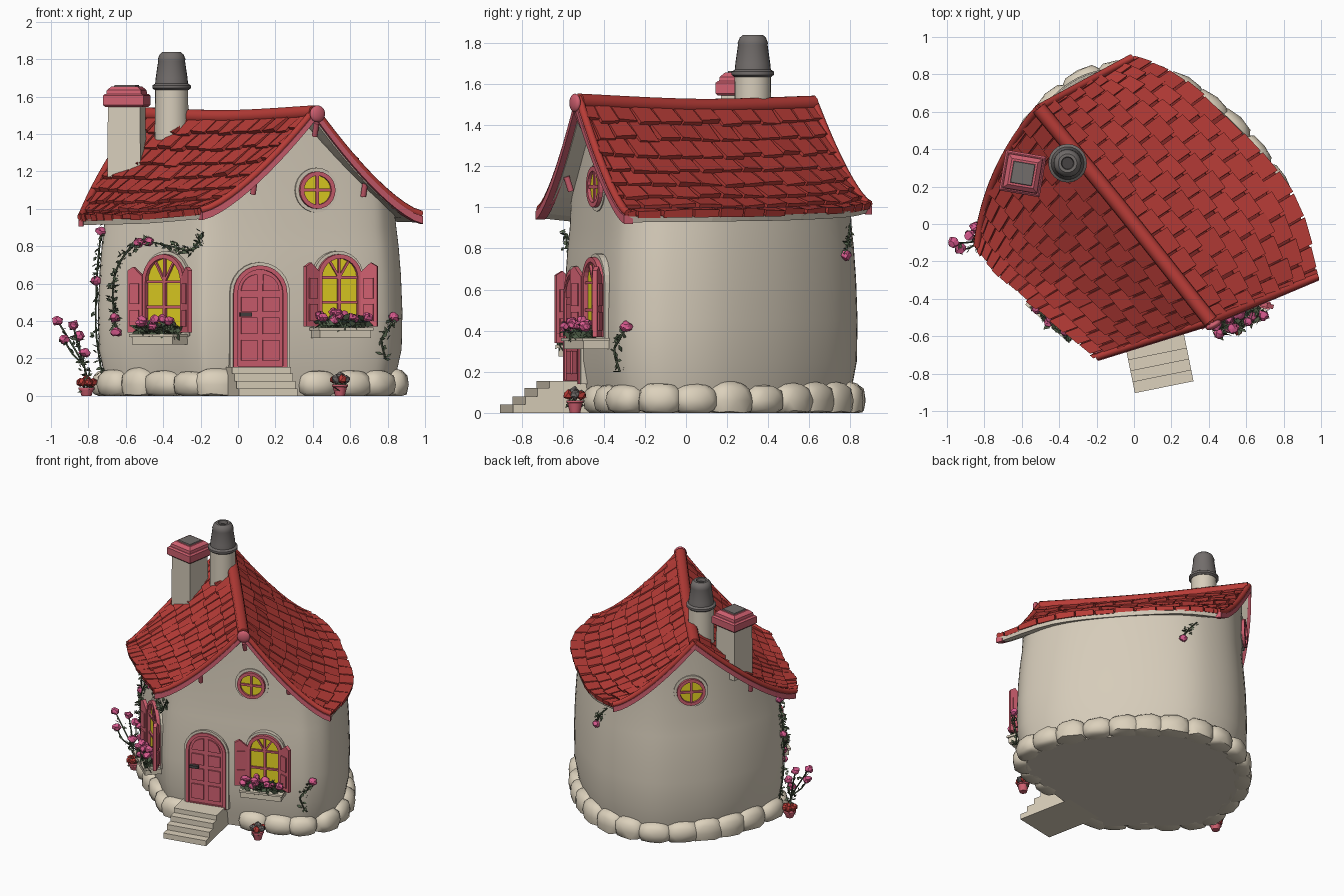
import bpy, bmesh, math, random
from mathutils import Vector, Matrix
from mathutils.bvhtree import BVHTree

if "Cube" in bpy.data.objects:
    bpy.data.objects.remove(bpy.data.objects["Cube"])

random.seed(4)
U = random.uniform

def material(name, rgb):
    m = bpy.data.materials.new(name)
    m.diffuse_color = [(c / 255 / 12.92 if c < 10 else ((c / 255 + .055) / 1.055) ** 2.4) for c in rgb] + [1]
    m.use_nodes = True
    m.node_tree.nodes["Principled BSDF"].inputs["Base Color"].default_value = m.diffuse_color
    return m

PLASTER = material("plaster cream", (214, 204, 186))
STONE = material("pale stone", (220, 209, 188))
RED = material("roof red", (184, 60, 55))
DARKRED = material("deep red", (132, 42, 40))
PINK = material("painted pink", (208, 96, 112))
GREY = material("chimney grey", (114, 109, 107))
DARK = material("dark metal", (70, 66, 66))
YELLOW = material("window yellow", (232, 214, 36))
GREEN = material("leaf green", (80, 95, 72))
BLOOM = material("bloom pink", (216, 90, 142))

def make(name, verts, faces, mats, M=None, smooth=None):
    me = bpy.data.meshes.new(name)
    me.from_pydata([tuple(v) for v in verts], [], faces)
    for m in (mats if isinstance(mats, list) else [mats]):
        me.materials.append(m)
    bm = bmesh.new(); bm.from_mesh(me)
    bmesh.ops.recalc_face_normals(bm, faces=bm.faces)
    bm.to_mesh(me); bm.free()
    if M: me.transform(M)
    if smooth: me.shade_smooth(); me.set_sharp_from_angle(angle=math.radians(smooth))
    ob = bpy.data.objects.new(name, me)
    bpy.context.collection.objects.link(ob)
    return ob

def spline(pts, t, closed=False):
    """Catmull-Rom point at t in 0..1."""
    n = len(pts); f = t * (n if closed else n - 1)
    i = int(f) if closed else min(int(f), n - 2)
    u = f - i
    g = lambda k: Vector(pts[k % n] if closed else pts[max(0, min(n - 1, k))])
    a, b, c, d = g(i - 1), g(i), g(i + 1), g(i + 2)
    return .5 * (2 * b + (c - a) * u + (2 * a - 5 * b + 4 * c - d) * u * u + (3 * b - a - 3 * c + d) * u ** 3)

def prism(name, pts, y0, y1, mat, M=None):
    """Outline in x,z extruded from depth y0 to y1."""
    n = len(pts)
    v = [(x, y, z) for y in (y0, y1) for x, z in pts]
    f = [tuple(range(n)), tuple(range(n, 2 * n))] + [(i, (i + 1) % n, n + (i + 1) % n, n + i) for i in range(n)]
    return make(name, v, f, mat, M)

def ring(name, outer, inner, y0, y1, mat, M):
    n = len(outer)
    v = [(x, y, z) for pts, y in ((outer, y0), (outer, y1), (inner, y1), (inner, y0)) for x, z in pts]
    f = [(a * n + i, a * n + (i + 1) % n, (a + 1) * n + (i + 1) % n, (a + 1) * n + i) for a in range(3) for i in range(n)]
    return make(name, v, f, mat, M)

def box(name, x0, x1, y0, y1, z0, z1, mat, M=None):
    return prism(name, [(x0, z0), (x1, z0), (x1, z1), (x0, z1)], y0, y1, mat, M)

def arch(w, z0, zs, n=12):
    return [(-w, z0), (w, z0)] + [(w * math.cos(a * math.pi / n), zs + w * math.sin(a * math.pi / n)) for a in range(n + 1)]

def circle(r, n=24):
    return [(r * math.cos(a * math.tau / n), r * math.sin(a * math.tau / n)) for a in range(n)]

def lathe(name, prof, mat, M, n=24):
    v = [(r * math.cos(a * math.tau / n), r * math.sin(a * math.tau / n), z) for r, z in prof for a in range(n)]
    f = [(k * n + i, k * n + (i + 1) % n, (k + 1) * n + (i + 1) % n, (k + 1) * n + i) for k in range(len(prof) - 1) for i in range(n)]
    f += [tuple(range(n)), tuple(range(len(v) - n, len(v)))]
    return make(name, v, f, mat, M, 35)

def tube(name, pts, r, mat, res=2):
    cu = bpy.data.curves.new(name, 'CURVE'); cu.dimensions = '3D'
    cu.bevel_depth = r; cu.bevel_resolution = res; cu.use_fill_caps = True
    sp = cu.splines.new('POLY'); sp.points.add(len(pts) - 1)
    for p, q in zip(sp.points, pts): p.co = (*q, 1)
    cu.materials.append(mat)
    ob = bpy.data.objects.new(name, cu)
    bpy.context.collection.objects.link(ob)
    return ob

def blob(name, p, size, mat, jit=.1, sub=2, rot=0, smooth=50, square=1):
    """Lumpy ellipsoid; square < 1 makes it boxier."""
    bm = bmesh.new(); bmesh.ops.create_icosphere(bm, subdivisions=sub, radius=1)
    M = Matrix.Translation(p) @ Matrix.Rotation(rot, 4, 'Z') @ Matrix.Diagonal((*size, 1))
    v = [M @ (Vector([math.copysign(abs(c) ** square, c) for c in x.co]) * (1 + U(-jit, jit))) for x in bm.verts]
    for q in v: q.z = max(q.z, 0)
    f = [tuple(x.index for x in fa.verts) for fa in bm.faces]; bm.free()
    return make(name, v, f, mat, None, smooth)

# ---- roof surface: two skewed concave slopes ----
RIDGE = [(.41, -.52, 1.515), (-.05, .06, 1.49), (-.51, .62, 1.505)]
EAVES = {"right": [(.98, -.28, .955), (.85, .13, .96), (.58, .48, .965), (.25, .78, .98), (-.01, .89, 1.0)],
         "left": [(-.2, -.71, .975), (-.5, -.46, .95), (-.72, -.27, .945), (-.84, -.12, .94)]}

def surf(side, s, t):
    a, b = spline(RIDGE, t), spline(EAVES[side], t)
    p = a.lerp(b, s)
    p.z = b.z + (a.z - b.z) * max(0, 1 - s) ** 1.4
    if side == "left": p += Vector((-.06, .02, 0)) * 4 * s * (1 - s) * t ** 3
    return p

def normal(side, s, t):
    s, t = min(s, .97), min(t, .97)
    p = surf(side, s, t)
    n = (surf(side, s + .02, t) - p).cross(surf(side, s, t + .02) - p).normalized()
    return n if n.z > 0 else -n

NS, NT = 10, 16
roof_bvhs = []
for side in EAVES:
    top = [surf(side, i / NS, j / NT) for i in range(NS + 1) for j in range(NT + 1)]
    quads = [(i * (NT + 1) + j, i * (NT + 1) + j + 1, (i + 1) * (NT + 1) + j + 1, (i + 1) * (NT + 1) + j) for i in range(NS) for j in range(NT)]
    roof_bvhs.append(BVHTree.FromPolygons(top, quads))
    deck = make(side + "_roof_deck", top, quads, [DARKRED, PLASTER])
    m = deck.modifiers.new("thickness", 'SOLIDIFY'); m.thickness = .03
    m.offset = -1 if sum(p.normal.z for p in deck.data.polygons) > 0 else 1
    m.material_offset = 1; m.material_offset_rim = 1
    # overlapping shingles
    V, F = [], []
    ROWS, COLS = 8, 13
    for r in range(ROWS):
        for c in range(COLS + r % 2):
            off = .5 * (r % 2)
            t0, t1 = max(0, (c - off) / COLS), min(1, (c + 1 - off) / COLS)
            if 0 < t0: t0 += U(.001, .006)
            if t1 < 1: t1 -= U(.001, .006)
            s0, s1 = max(0, r / ROWS - .01), min(1.02, (r + 1) / ROWS + U(-.005, .025))
            lift, tilt = U(.022, .034), U(-.006, .006)
            k = len(V)
            for s, t, h in ((s0, t0, .008), (s0, t1, .008), (s1, t1, lift + tilt), (s1, t0, lift - tilt)):
                p, n = surf(side, s, t), normal(side, s, t)
                V += [p - n * .008, p + n * h]
            F += [(k, k + 2, k + 4, k + 6), (k + 1, k + 3, k + 5, k + 7)]
            F += [(k + 2 * i, k + 2 * ((i + 1) % 4), k + 2 * ((i + 1) % 4) + 1, k + 2 * i + 1) for i in range(4)]
    make(side + "_shingles", V, F, RED)
    # barge boards and pegs under both gable ends
    for end, t, out in (("front", 0, Vector((.01, -.022, 0))), ("back", 1, Vector((-.012, .016, 0)))):
        V = []
        for i in range(13):
            p = surf(side, i / 12, t)
            V += [p + out + Vector((0, 0, .005)), p + out - Vector((0, 0, .035)), p - out - Vector((0, 0, .035)), p - out + Vector((0, 0, .005))]
        F = [(4 * i + a, 4 * i + (a + 1) % 4, 4 * i + 4 + (a + 1) % 4, 4 * i + 4 + a) for i in range(12) for a in range(4)]
        make(f"{end}_{side}_barge_board", V, F + [(0, 1, 2, 3), (48, 49, 50, 51)], PINK)
        tube(f"{end}_{side}_rake_edge", [surf(side, i / 12, t) + Vector((0, 0, .016)) for i in range(13)], .02, RED)
        p = surf(side, .5, t) - out * 1.5
        tube(f"{end}_{side}_peg", [p - Vector((0, 0, .03)), p - Vector((0, 0, .1)) - out], .016, PINK)

# ridge roll with end knob
tube("ridge_roll", [spline(RIDGE, i / 16) for i in range(17)], .04, RED, 3)
blob("ridge_knob", Vector((.425, -.54, 1.508)), (.045, .02, .045), PINK, 0, 3, .5)
tube("ridge_peg", [(.42, -.53, 1.46), (.41, -.5, 1.39)], .016, PINK)

# ---- walls: bulging plan lofted upward and trimmed to the roof ----
PLAN = [(-.14, -.59), (.1, -.545), (.4, -.46), (.7, -.36), (.82, -.27), (.875, -.1), (.8, .18), (.57, .5), (.26, .75), (0, .83),
        (-.3, .78), (-.55, .55), (-.69, .28), (-.745, -.03), (-.69, -.17), (-.45, -.37), (-.24, -.555)]
MID = Vector((.06, .12))
def plan(t, k): return MID + (spline(PLAN, t, True) - MID) * k
def roof_z(p):
    for step in range(20):
        q = p.lerp(MID, step * .015)
        hits = [h[0].z for b in roof_bvhs if (h := b.ray_cast(Vector((q.x, q.y, 0)), Vector((0, 0, 1))))[0]]
        if hits: return max(hits) - .015
    return .95

N = 102
LEVELS = [(0, .93), (.1, .96), (.25, 1), (.45, 1.005), (.65, .995), (.8, .98), (.9, .965), (None, .955)]
V = []
for z, k in LEVELS:
    for i in range(N):
        p = plan(i / N, k)
        V.append(Vector((p.x, p.y, roof_z(p) if z is None else z)))
F = [(a * N + i, a * N + (i + 1) % N, (a + 1) * N + (i + 1) % N, (a + 1) * N + i) for a in range(len(LEVELS) - 1) for i in range(N)]
wall_bvh = BVHTree.FromPolygons(V, F)
make("walls", V, F + [tuple(range(N))], PLASTER, None, 40)

def on_wall(x, y, z, a):
    """Point on the wall met when looking in along facing angle a."""
    f = Vector((math.sin(a), -math.cos(a), 0))
    h = wall_bvh.ray_cast(Vector((x, y, z)) + f * 1.5, -f)[0]
    return h if h else Vector((x, y, z))

def frame(x, y, z, a, z0=0):
    h = on_wall(x, y, z, a)
    return Matrix.Translation((h.x, h.y, z0)) @ Matrix.Rotation(a, 4, 'Z')

# ---- base stones, evenly spaced round the foot of the walls ----
fine = [plan(i / 600, .945) for i in range(601)]
run = [0]
for a, b in zip(fine, fine[1:]): run.append(run[-1] + (b - a).length)
COUNT = 25
for i in range(COUNT):
    j = next(j for j, d in enumerate(run) if d >= (i + U(.1, .35)) / COUNT * run[-1])
    p, q = fine[j], fine[min(j + 3, 600)]
    if not (-.02 < p.x < .27 and p.y < -.3):
        blob("base_stone", Vector((p.x, p.y, .06)), (U(.105, .128), .083, U(.075, .1)), STONE, .04, 2, math.atan2(q.y - p.y, q.x - p.x), 50, .8)

# ---- door and steps ----
M = frame(.115, -.54, .4, .25)
ring("door_surround", arch(.165, .14, .55), arch(.145, .14, .55), .06, -.008, PLASTER, M)
prism("door_leaf", arch(.147, .14, .55), .06, -.006, PINK, M)
ring("door_frame", arch(.148, .14, .55), arch(.125, .16, .55), .05, -.018, PINK, M)
for sx in (-1, 1):
    for z0, z1 in ((.19, .3), (.33, .42), (.45, .53)):
        box("door_panel", *sorted((sx * .015, sx * .105)), -.016, 0, z0, z1, PINK, M)
    prism("door_top_panel", [(sx * .015, .56)] + [(sx * (.015 + .09 * math.cos(a * .26)), .56 + .09 * math.sin(a * .26)) for a in range(7)], -.016, 0, PINK, M)
box("door_handle", -.115, -.05, -.035, -.012, .425, .445, DARK, M)
M = Matrix.Translation((.09, -.545, 0)) @ Matrix.Rotation(.2, 4, 'Z')
for d, z in ((.335, .04), (.275, .08), (.215, .12), (.155, .155)):
    box("step", -.155, .165, -d, .1, 0, z, STONE, M)

# ---- foliage helpers ----
def leaves(name, pts, spread, size):
    V, F = [], []
    for p in pts:
        c = Vector(p) + Vector((U(-1, 1), U(-1, 1), U(-1, 1))) * spread
        d = Vector((U(-1, 1), U(-1, 1), U(-.6, 1))).normalized() * size * U(.7, 1.3)
        w = d.cross(Vector((U(-1, 1), U(-1, 1), U(-1, 1)))).normalized() * size * .5
        k = len(V); V += [c - d, c + w, c + d, c - w]; F.append((k, k + 1, k + 2, k + 3))
    make(name, V, F, GREEN)

def bloom(p, r):
    blob("bloom", Vector(p), (r, r, r * .85), BLOOM, .22, 2, 0, 20)

def vine(name, pts, blooms, n=40):
    path = [spline(pts, i / 24) for i in range(25)]
    tube(name + "_stem", path, .005, GREEN, 1)
    leaves(name + "_leaves", [spline(pts, U(0, 1)) for _ in range(n)], .024, .019)
    for t in blooms: bloom(spline(pts, t), .029)

# ---- arched windows with shutters and planters ----
def arched_window(name, x, y, a, w, z0, box_z, swing, out):
    M = frame(x, y, .5, a) @ Matrix.Translation((0, -out, 0)); zs = .76 - w - .01
    ring(name + "_surround", arch(w + .025, z0 - .02, zs), arch(w, z0, zs), .06, -.01, PLASTER, M)
    prism(name + "_glass", arch(w, z0, zs), .05, -.012, YELLOW, M)
    ring(name + "_frame", arch(w + .008, z0, zs), arch(w - .016, z0 + .02, zs), .04, -.035, PINK, M)
    box(name + "_mullion", -.009, .009, -.025, 0, z0, zs, PINK, M)
    for z in (zs, (z0 + zs) / 2):
        box(name + "_bar", -w, w, -.025, 0, z - .007, z + .007, PINK, M)
    for ang in (-.55, 0, .55):
        box(name + "_fan_bar", -.006, .006, -.024, 0, 0, w, PINK, M @ Matrix.Translation((0, 0, zs)) @ Matrix.Rotation(ang, 4, 'Y'))
    for sx, turn in zip((-1, 1), swing):
        S = M @ Matrix.Translation((sx * (w + .004), -.03, 0)) @ Matrix.Rotation(-sx * turn, 4, 'Z')
        prism(name + "_shutter", [(0, z0), (sx * .09, z0), (sx * .09, zs + .06), (sx * .055, zs + .08), (0, zs + .03)], -.012, .012, PINK, S)
        for c, d in ((.03, .12), (.15, .26)):
            for y0, y1 in ((-.02, 0), (0, .02)):
                box(name + "_shutter_panel", *sorted((sx * .018, sx * .072)), y0, y1, z0 + c, z0 + d, PINK, S)
    box(name + "_planter", -.145, .145, -.12, .06, box_z, box_z + .045, STONE, M)
    box(name + "_planter_rim", -.155, .155, -.13, .06, box_z + .04, box_z + .055, STONE, M)
    leaves(name + "_planter_leaves", [M @ Vector((U(-.14, .14), U(-.12, -.04), box_z + U(.055, .1))) for _ in range(150)], .02, .034)
    for _ in range(13):
        bloom(M @ Vector((U(-.13, .13), U(-.12, -.05), box_z + U(.09, .145))), U(.022, .029))

arched_window("front_window", .53, -.42, .34, .117, .37, .31, (.3, .6), .012)
arched_window("side_window", -.375, -.43, -.72, .14, .34, .275, (.2, .45), 0)

# ---- round gable windows ----
for name, x, y, a, z in (("front_round_window", .415, -.42, .33, 1.1), ("back_round_window", -.46, .6, math.atan2(-.68, -.73), 1.13)):
    M = frame(x, y, z, a, z)
    ring(name + "_surround", circle(.12), circle(.09), .05, -.008, PLASTER, M)
    prism(name + "_glass", circle(.09), .04, -.012, YELLOW, M)
    ring(name + "_frame", circle(.1), circle(.077), .04, -.028, PINK, M)
    box(name + "_upright", -.008, .008, -.022, 0, -.085, .085, PINK, M)
    box(name + "_crossbar", -.085, .085, -.022, 0, -.008, .008, PINK, M)

# ---- chimneys ----
M = Matrix.Translation((-.595, .27, 0)) @ Matrix.Rotation(-.17, 4, 'Z')
def square(r, z): return [(-r, -r, z), (r, -r, z), (r, r, z), (-r, r, z)]
def stack(name, prof, mat):
    v = [p for r, z in prof for p in square(r, z)]
    f = [(4 * k + i, 4 * k + (i + 1) % 4, 4 * k + 4 + (i + 1) % 4, 4 * k + 4 + i) for k in range(len(prof) - 1) for i in range(4)]
    make(name, v, f + [(0, 1, 2, 3), tuple(range(len(v) - 4, len(v)))], mat, M)
stack("square_chimney", [(.09, 1.17), (.087, 1.57)], PLASTER)
stack("square_chimney_rim", [(.1, 1.545), (.11, 1.555), (.11, 1.605), (.1, 1.615)], PINK)
stack("square_chimney_cap", [(.095, 1.61), (.092, 1.635), (.07, 1.655)], PINK)
stack("square_chimney_top", [(.06, 1.65), (.056, 1.663)], GREY)
M = Matrix.Translation((-.355, .325, 0))
lathe("round_chimney", [(.092, 1.27), (.088, 1.65)], PLASTER, M)
lathe("chimney_pot", [(.09, 1.635), (.103, 1.645), (.103, 1.66), (.088, 1.67), (.085, 1.7), (.072, 1.79), (.074, 1.8), (.064, 1.825), (.05, 1.838), (.034, 1.838), (.03, 1.81)], GREY, M)
lathe("pot_hole", [(.032, 1.8), (.031, 1.815)], DARK, M)

# ---- climbing vines ----
vine("arch_vine", [on_wall(x, -.3, z, 0) + Vector((-.01, -.02, 0)) for x, z in
     ((-.64, .34), (-.66, .55), (-.63, .7), (-.52, .82), (-.35, .8), (-.24, .78), (-.18, .87))], (0, .07, .5, .55), 130)
vine("corner_vine", [on_wall(-.74, -.08, z, -1.3) + Vector((-.015, -.01, 0)) for z in (.1, .35, .6, .75, .9)], (.52, .95), 80)
vine("front_vine", [on_wall(x, -.3, z, .4) + Vector((.015, -.015, 0)) for x, z in ((.77, .2), (.74, .3), (.79, .36), (.83, .42))], (1,), 30)
vine("back_vine", [on_wall(x, .8, z, 2.7) + Vector((.01, .01, 0)) for x, z in ((.1, .92), (.15, .87), (.19, .82), (.22, .76))], (.95,), 30)

# ---- rose bush and flower pots ----
for x, y, z in ((-.965, -.1, .4), (-.88, -.06, .38), (-.82, -.1, .23), (-.93, -.13, .3), (-.85, -.02, .32)):
    vine("bush_branch", [(-.81, -.09, .05), (-.82, -.09, .15), ((x - .84) / 2, y, z * .75), (x, y, z)], (1,), 10)
for x, y, h, top in ((-.81, -.09, .045, RED), (.545, -.54, .06, GREY)):
    M = Matrix.Translation((x, y, 0))
    lathe("flower_pot", [(.026, 0), (.038, h - .012), (.043, h - .01), (.043, h)], PINK, M, 14)
    leaves("pot_leaves", [(x, y, h + .01)] * 20, .035, .022)
    for k in range(7):
        r = .034 if k < 6 else 0
        blob("pot_bloom", Vector((x + r * math.cos(k), y + r * math.sin(k), h + .028 + (.015 if k == 6 else 0))), (.025, .025, .024), RED if k % 2 else top, .2, 1, 0, 20)
